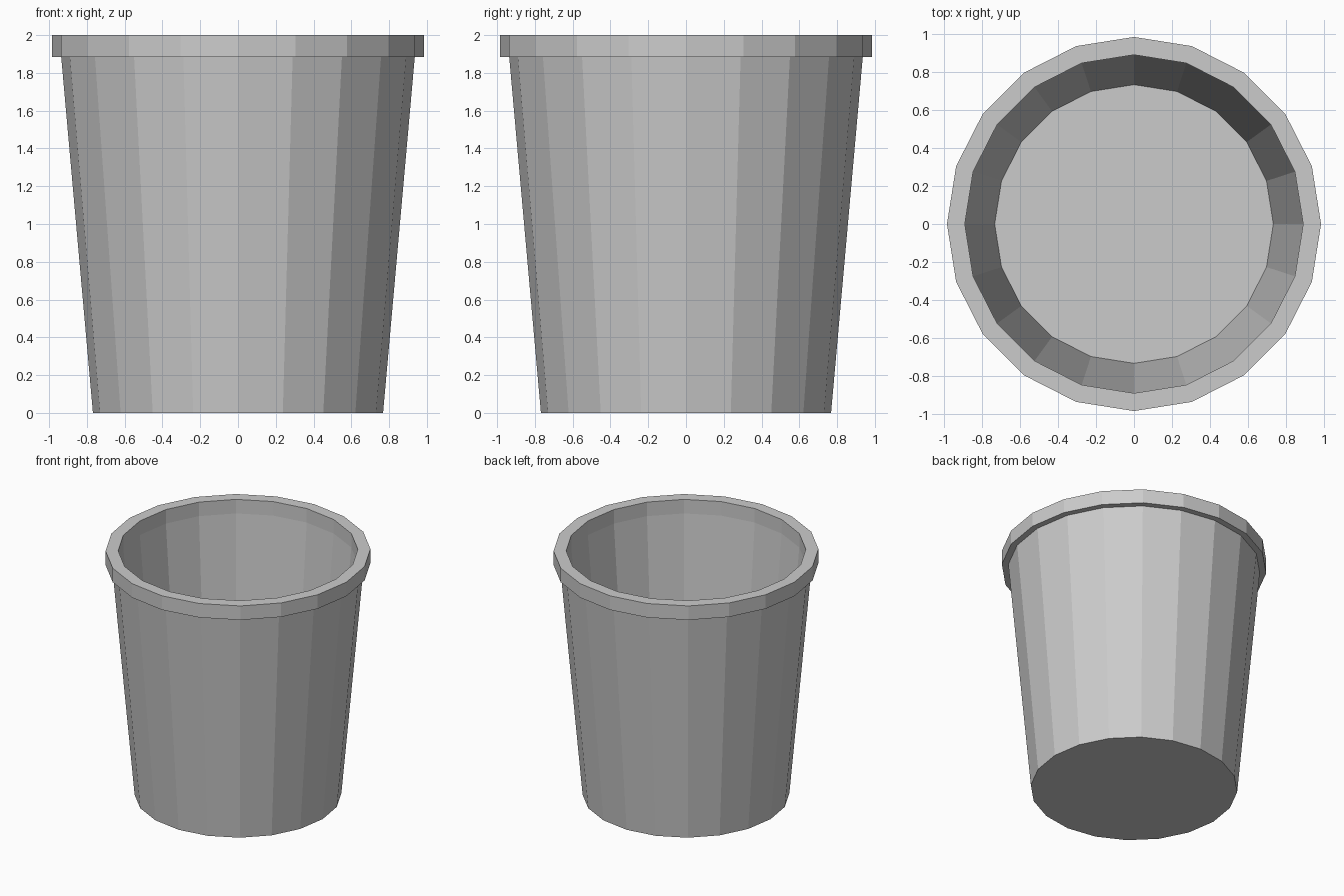
import bpy, bmesh, math

if "Cube" in bpy.data.objects:
    bpy.data.objects.remove(bpy.data.objects["Cube"])

SIDES = 20


def lathe(name, profile):
    """Spin an (r, z) profile around z; first and last rings are capped."""
    bm = bmesh.new()
    rings = []
    for r, z in profile:
        rings.append([bm.verts.new((r * math.cos(2 * math.pi * i / SIDES),
                                    r * math.sin(2 * math.pi * i / SIDES), z))
                      for i in range(SIDES)])
    for a, b in zip(rings, rings[1:]):
        for i in range(SIDES):
            j = (i + 1) % SIDES
            bm.faces.new((a[i], a[j], b[j], b[i]))
    bm.faces.new(rings[0][::-1])
    bm.faces.new(rings[-1])
    bmesh.ops.recalc_face_normals(bm, faces=bm.faces)
    mesh = bpy.data.meshes.new(name)
    bm.to_mesh(mesh)
    bm.free()
    obj = bpy.data.objects.new(name, mesh)
    bpy.context.collection.objects.link(obj)
    return obj


# Tapered bucket: underside, outer wall, lip, inner wall, floor
lathe("bucket", [
    (0.768, 0.0), (0.936, 1.885),      # outer wall
    (0.984, 1.885), (0.984, 2.0),      # projecting lip
    (0.89, 2.0), (0.89, 1.885),        # straight inside of lip
    (0.733, 0.06),                     # inner wall down to floor
])
